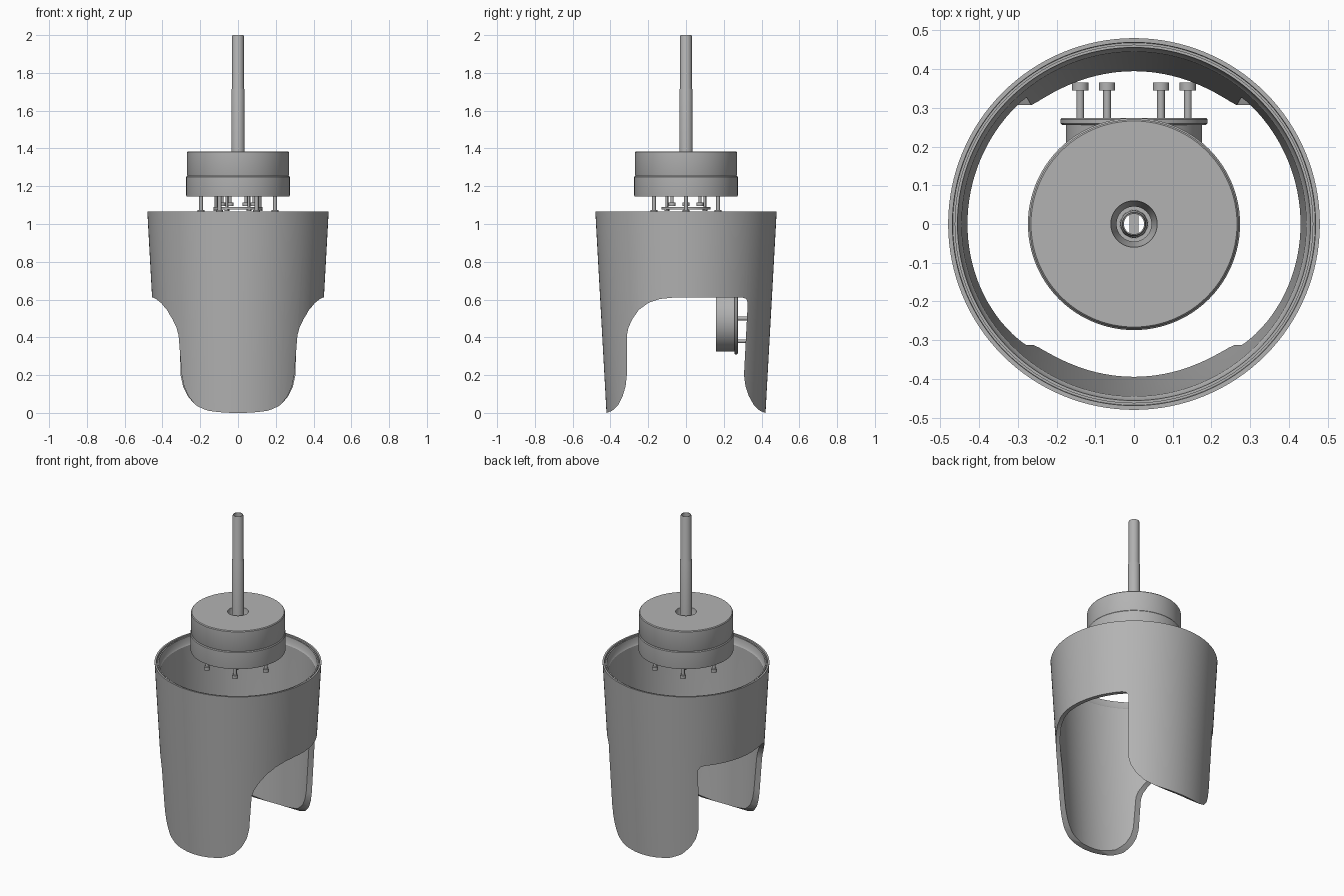
import bpy, bmesh, math
from mathutils import Matrix

if "Cube" in bpy.data.objects:
    bpy.data.objects.remove(bpy.data.objects["Cube"])

gray = bpy.data.materials.new("plain gray")
gray.use_nodes = True
gray.diffuse_color = (0.45, 0.45, 0.45, 1)
gray.node_tree.nodes["Principled BSDF"].inputs["Base Color"].default_value = (0.45, 0.45, 0.45, 1)


def finish(name, bm, matrix=Matrix()):
    bmesh.ops.remove_doubles(bm, verts=bm.verts, dist=1e-5)
    bmesh.ops.transform(bm, matrix=matrix, verts=bm.verts)
    bmesh.ops.recalc_face_normals(bm, faces=bm.faces)
    mesh = bpy.data.meshes.new(name)
    bm.to_mesh(mesh)
    bm.free()
    mesh.materials.append(gray)
    ob = bpy.data.objects.new(name, mesh)
    bpy.context.collection.objects.link(ob)
    return ob


def lathe(name, profile, steps=96, matrix=Matrix()):
    """Spin a closed (radius, height) outline around z."""
    bm = bmesh.new()
    verts = [bm.verts.new((r, 0, z)) for r, z in profile]
    edges = [bm.edges.new((a, b)) for a, b in zip(verts, verts[1:] + verts[:1])]
    bmesh.ops.spin(bm, geom=verts + edges, cent=(0, 0, 0), axis=(0, 0, 1),
                   angle=math.tau, steps=steps)
    bmesh.ops.dissolve_degenerate(bm, dist=1e-5, edges=bm.edges)
    return finish(name, bm, matrix)


def bolt(name, matrix, length, shank, head, head_height):
    """Bolt along +z from the origin, head at the far end."""
    return lathe(name, [(0, 0), (shank, 0), (shank, length - head_height),
                        (head, length - head_height), (head, length), (0, length)],
                 24, matrix)


# Tapered shell with a stepped rim
shell = lathe("outer_shell", [(0.421, 0), (0.48, 1.065), (0.469, 1.065), (0.468, 1.05),
                              (0.463, 1.05), (0.463, 1.06), (0.456, 1.06), (0.452, 1.02),
                              (0.445, 1.01), (0.43, 0.61), (0.394, 0)], 128)

# Side opening, cut straight through along x
opening = [(-0.42, 0), (-0.39, 0.012), (-0.36, 0.04), (-0.335, 0.09), (-0.32, 0.14),
           (-0.313, 0.2), (-0.313, 0.41), (-0.305, 0.45), (-0.285, 0.495), (-0.25, 0.545),
           (-0.2, 0.582), (-0.14, 0.603), (-0.07, 0.61), (0.3, 0.61), (0.318, 0.604),
           (0.327, 0.585), (0.307, 0.2), (0.315, 0.14), (0.332, 0.09), (0.36, 0.04),
           (0.39, 0.012), (0.42, 0), (0.42, -0.1), (-0.42, -0.1)]
bm = bmesh.new()
face = bm.faces.new([bm.verts.new((-0.6, y, z)) for y, z in opening])
side = bmesh.ops.extrude_face_region(bm, geom=[face])
bmesh.ops.translate(bm, vec=(1.2, 0, 0),
                    verts=[g for g in side["geom"] if isinstance(g, bmesh.types.BMVert)])
cutter = finish("opening_cutter", bm)
cutter.hide_render = True
cut = shell.modifiers.new("opening", "BOOLEAN")
cut.operation, cut.solver, cut.object = "DIFFERENCE", "EXACT", cutter
bpy.context.view_layer.update()
shell.data = bpy.data.meshes.new_from_object(
    shell.evaluated_get(bpy.context.evaluated_depsgraph_get()))
shell.modifiers.clear()
bpy.data.objects.remove(cutter)

# Round housing with a seam and a countersunk centre hole
lathe("housing_top", [(0.045, 1.255), (0.268, 1.255), (0.27, 1.26), (0.27, 1.38),
                      (0.266, 1.385), (0.06, 1.385), (0.058, 1.36), (0.045, 1.33)])
lathe("housing_base", [(0.036, 1.145), (0.273, 1.145), (0.274, 1.15), (0.274, 1.25),
                       (0.27, 1.255), (0.036, 1.255)])

# Hollow stepped shaft with a flat bar inside
lathe("shaft", [(0.026, 1.16), (0.036, 1.16), (0.035, 1.71), (0.031, 1.72),
                (0.031, 1.995), (0.029, 2.0), (0.026, 2.0)], 48)
bm = bmesh.new()
bmesh.ops.create_cube(bm, size=1, matrix=Matrix.Translation((0, 0, 1.25))
                      @ Matrix.Diagonal((0.024, 0.054, 0.1, 1)))
finish("shaft_key", bm)

# Plate, studs and bolts hanging under the housing
lathe("lower_plate", [(0.05, 1.078), (0.13, 1.078), (0.13, 1.09), (0.05, 1.09)])
down = Matrix.Rotation(math.pi, 4, "X")
for i in range(6):
    turn = Matrix.Rotation(math.tau * i / 6, 4, "Z")
    bolt(f"housing_bolt_{i + 1}", turn @ Matrix.Translation((0.196, 0, 1.145)) @ down,
         0.09, 0.01, 0.018, 0.02)
    bolt(f"plate_stud_{i + 1}", turn @ Matrix.Translation((0.085, 0, 1.145)) @ down,
         0.05, 0.008, 0.018, 0.02)
    bolt(f"plate_bolt_{i + 1}", turn @ Matrix.Translation((0.06, 0.1, 1.145)) @ down,
         0.075, 0.007, 0.012, 0.015)

# Flanged disc facing the back, with a ring of six bolts
back = Matrix.Translation((0, 0, 0.5)) @ Matrix.Rotation(-math.pi / 2, 4, "X")
lathe("rear_disc", [(0, 0.16), (0.176, 0.16), (0.176, 0.256), (0, 0.256)], 64, back)
lathe("rear_flange", [(0, 0.256), (0.186, 0.256), (0.19, 0.26), (0.19, 0.27),
                      (0.186, 0.274), (0, 0.274)], 64, back)
for i in range(6):
    spot = back @ Matrix.Rotation(math.tau * i / 6, 4, "Z") @ Matrix.Translation((0.139, 0, 0.27))
    bolt(f"rear_bolt_{i + 1}", spot, 0.096, 0.01, 0.021, 0.021)

# Smooth round walls, keep edges sharp
bpy.ops.object.select_all(action="DESELECT")
for ob in bpy.context.collection.objects:
    if ob.type == "MESH":
        ob.select_set(True)
        bpy.context.view_layer.objects.active = ob
bpy.ops.object.shade_smooth_by_angle(angle=math.radians(30))
